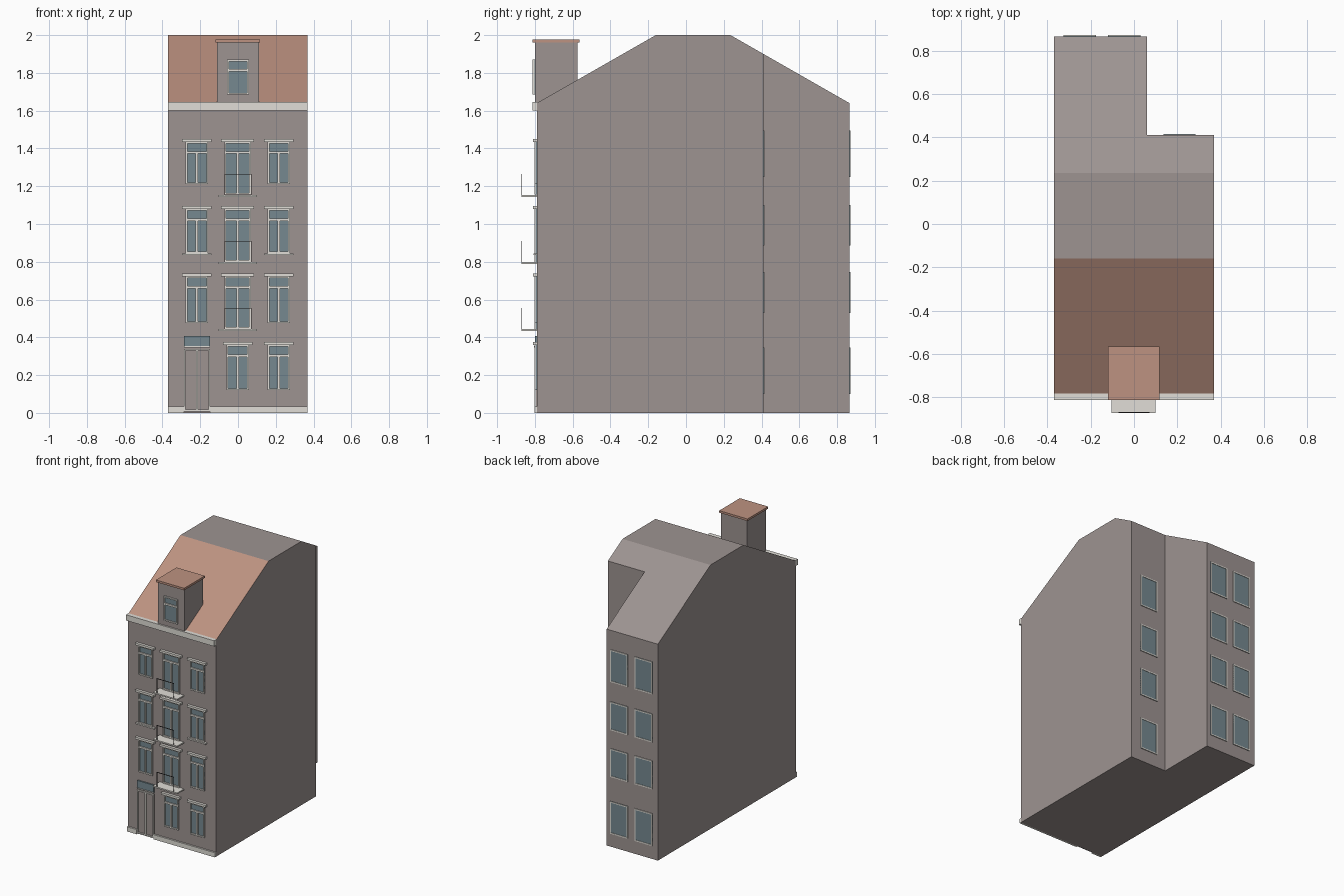
import bpy, bmesh
from mathutils import Vector

if "Cube" in bpy.data.objects:
    bpy.data.objects.remove(bpy.data.objects["Cube"], do_unlink=True)


def material(name, rgb):
    m = bpy.data.materials.new(name)
    m.use_nodes = True
    m.diffuse_color = (*rgb, 1)
    m.node_tree.nodes["Principled BSDF"].inputs["Base Color"].default_value = (*rgb, 1)
    return m


WALL = material("grey plaster", (0.34, 0.295, 0.285))
TILE = material("terracotta", (0.51, 0.29, 0.22))
TRIM = material("pale stone", (0.75, 0.73, 0.68))
GLASS = material("window glass", (0.18, 0.25, 0.28))
IRON = material("dark iron", (0.06, 0.055, 0.055))

FRONT, BACK, NOTCH, DORMER = -0.79, 0.865, 0.41, -0.8


def finish(name, bm, *mats):
    bmesh.ops.recalc_face_normals(bm, faces=bm.faces)
    mesh = bpy.data.meshes.new(name)
    bm.to_mesh(mesh)
    bm.free()
    for m in mats:
        mesh.materials.append(m)
    obj = bpy.data.objects.new(name, mesh)
    bpy.context.collection.objects.link(obj)
    return obj


def boxes(name, mat, spans):
    """One object made of boxes, each given as (x0, x1, y0, y1, z0, z1)."""
    bm = bmesh.new()
    for x0, x1, y0, y1, z0, z1 in spans:
        lo, hi = Vector((x0, y0, z0)), Vector((x1, y1, z1))
        for v in bmesh.ops.create_cube(bm, size=1)["verts"]:
            v.co = [(a + b) / 2 + c * (b - a) for a, b, c in zip(lo, hi, v.co)]
    return finish(name, bm, mat)


def window(name, x, width, z0, z1, wall, side=-1, transom=True, mullion=True, pane=GLASS):
    """Pane with a raised frame, on a wall facing side * y."""
    x0, x1, t = x - width / 2, x + width / 2, 0.009

    def slab(a, b, c, d, depth):
        ya, yb = sorted((wall - side * 0.004, wall + side * depth))
        return (a, b, ya, yb, c, d)

    boxes(name + "_pane", pane, [slab(x0, x1, z0, z1, 0.003)])
    deep = 0.012 if side < 0 else 0.006
    bars = [slab(x0, x0 + t, z0, z1, deep), slab(x1 - t, x1, z0, z1, deep),
            slab(x0 + t, x1 - t, z0, z0 + t, deep), slab(x0 + t, x1 - t, z1 - t, z1, deep)]
    top = z1 - t
    if transom:
        top = z1 - 0.063
        bars.append(slab(x0 + t, x1 - t, top, top + 0.013, deep))
    if mullion:
        bars.append(slab(x - 0.006, x + 0.006, z0 + t, top, deep))
    boxes(name + "_frame", TRIM, bars)


# Building body: L-shaped plan raised, then cut by the two roof slopes
bm = bmesh.new()
plan = [(-0.37, FRONT), (0.368, FRONT), (0.368, NOTCH), (0.06, NOTCH), (0.06, BACK), (-0.37, BACK)]
base = bm.faces.new([bm.verts.new((x, y, 0)) for x, y in plan])
up = bmesh.ops.extrude_face_region(bm, geom=[base], use_keep_orig=True)["geom"]
bmesh.ops.translate(bm, vec=(0, 0, 2), verts=[g for g in up if isinstance(g, bmesh.types.BMVert)])
for y, lean in ((FRONT, -1), (BACK, 1)):
    cut = bmesh.ops.bisect_plane(bm, geom=bm.verts[:] + bm.edges[:] + bm.faces[:],
                                 plane_co=(0, y, 1.64), plane_no=(0, lean * 0.36, 0.63),
                                 clear_outer=True)["geom_cut"]
    bmesh.ops.holes_fill(bm, edges=[g for g in cut if isinstance(g, bmesh.types.BMEdge)], sides=0)
bmesh.ops.recalc_face_normals(bm, faces=bm.faces)
for f in bm.faces:
    f.material_index = int(f.normal.z > 0.2 and f.normal.y < -0.2)
finish("building_body", bm, WALL, TILE)

# Cornice and plinth
boxes("cornice", TRIM, [(-0.37, 0.368, -0.812, FRONT + 0.01, 1.602, 1.645)])
boxes("plinth", TRIM, [(-0.37, -0.287, -0.803, FRONT, 0, 0.035),
                       (-0.147, 0.368, -0.803, FRONT, 0, 0.035)])

# Dormer
boxes("dormer_body", WALL, [(-0.11, 0.11, DORMER, -0.575, 1.62, 1.962)])
boxes("dormer_roof", TILE, [(-0.12, 0.117, -0.812, -0.565, 1.96, 1.976)])
window("dormer_window", 0, 0.115, 1.685, 1.87, DORMER, mullion=False)

# Street windows: lintels, a sill row, and balconies on the middle bay
lintels, sills, slabs, rails = [], [], [], []
rows = [(0.12, 0.12, 0.36), (0.475, 0.445, 0.722), (0.845, 0.80, 1.08), (1.212, 1.155, 1.435)]
for i, (low, balcony_z, top) in enumerate(rows):
    for bay, x in (("left", 0.216), ("middle", -0.002), ("right", -0.218)):
        if i == 0 and bay == "right":
            continue
        balcony = i > 0 and bay == "middle"
        window(f"street_window_{bay}_{i}", x, 0.14 if balcony else 0.118,
               balcony_z if balcony else low, top, FRONT)
        half = 0.088 if balcony else 0.078
        lintels.append((x - half, x + half, -0.81, FRONT, top, top + 0.016))
        if i == 2 and not balcony:
            sills.append((x - half, x + half, -0.807, FRONT, low - 0.01, low))
    if i > 0:
        z = balcony_z
        slabs.append((-0.103, 0.1, -0.872, FRONT, z - 0.012, z - 0.002))
        rails.append((-0.072, 0.072, -0.872, -0.868, z + 0.107, z + 0.111))
        rails += [(x - 0.0015, x + 0.0015, -0.872, -0.869, z - 0.003, z + 0.108)
                  for x in (-0.07, 0.07)]
boxes("lintels", TRIM, lintels)
boxes("sills", TRIM, sills)
boxes("balcony_slabs", TRIM, slabs)
boxes("balcony_railings", IRON, rails)

# Double front door with a fanlight above
window("front_door", -0.217, 0.138, 0.008, 0.338, FRONT, transom=False, pane=WALL)
boxes("fanlight", GLASS, [(-0.285, -0.147, -0.8, FRONT, 0.352, 0.408)])
boxes("fanlight_sill", TRIM, [(-0.285, -0.147, -0.805, FRONT, 0.346, 0.354)])

# Rear windows on both back walls
for i, (low, top) in enumerate([(0.1, 0.345), (0.53, 0.745), (0.885, 1.1), (1.25, 1.495)]):
    for x, wall in ((-0.045, BACK), (-0.25, BACK), (0.21, NOTCH)):
        window(f"rear_window_{i}", x, 0.148, low, top, wall, side=1, transom=False, mullion=False)
